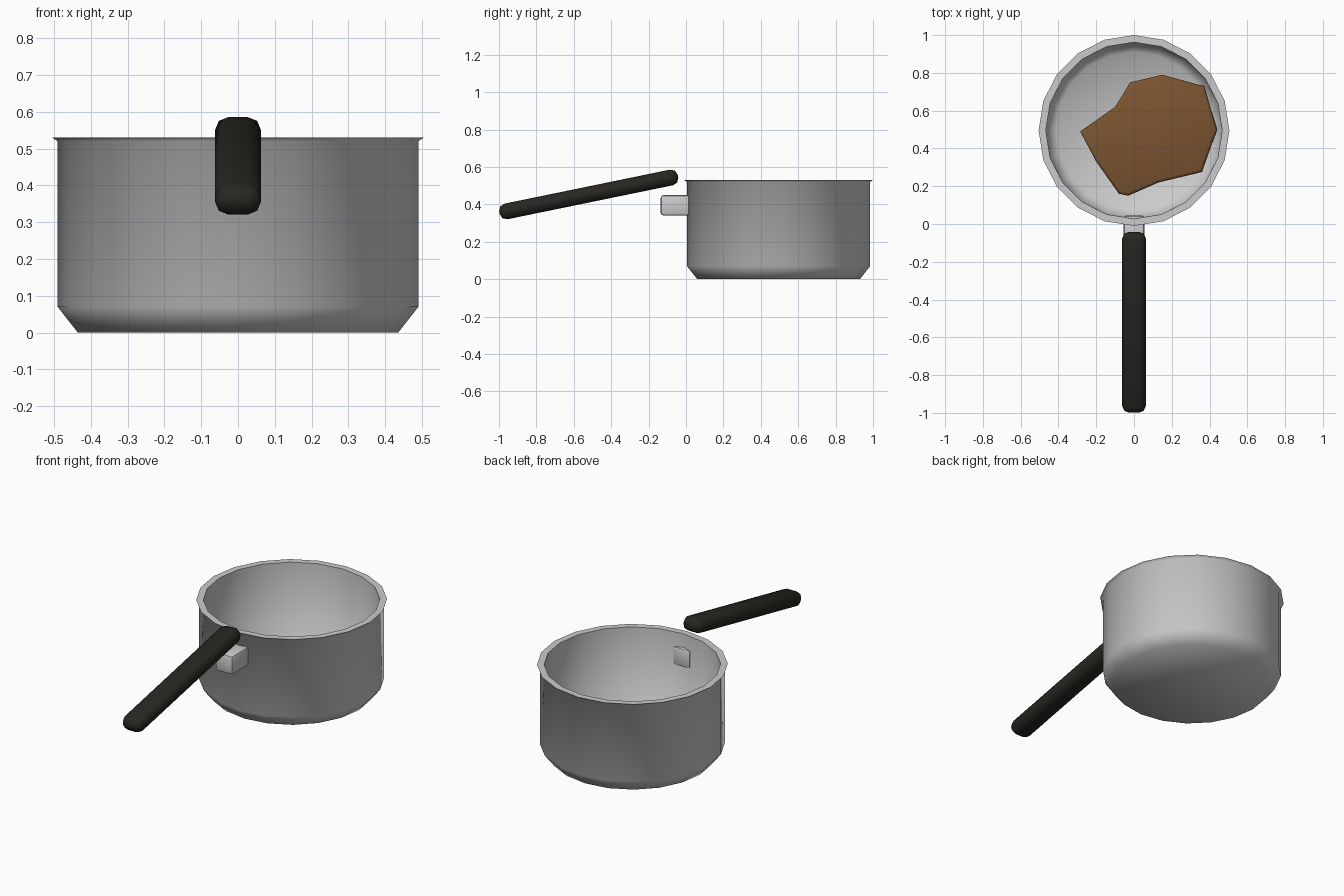
import bpy, bmesh, math
from mathutils import Matrix

if "Cube" in bpy.data.objects:
    bpy.data.objects.remove(bpy.data.objects["Cube"])

CY = 0.495  # centre of the pot in y


def material(name, rgb):
    m = bpy.data.materials.new(name)
    m.diffuse_color = (*rgb, 1)
    m.use_nodes = True
    m.node_tree.nodes["Principled BSDF"].inputs["Base Color"].default_value = m.diffuse_color
    return m


def finish(name, bm, angle, mat=None, loc=(0, 0, 0), tilt=0):
    bmesh.ops.recalc_face_normals(bm, faces=bm.faces[:])
    me = bpy.data.meshes.new(name)
    bm.to_mesh(me)
    bm.free()
    ob = bpy.data.objects.new(name, me)
    bpy.context.collection.objects.link(ob)
    ob.location = loc
    ob.rotation_euler.x = tilt
    if mat:
        me.materials.append(mat)
    bpy.ops.object.select_all(action='DESELECT')
    ob.select_set(True)
    bpy.context.view_layer.objects.active = ob
    bpy.ops.object.shade_smooth_by_angle(angle=math.radians(angle))
    return ob


def rounded_box(name, size, bevel, segs, **kw):
    bm = bmesh.new()
    bmesh.ops.create_cube(bm, size=1, matrix=Matrix.Diagonal((*size, 1)))
    bmesh.ops.bevel(bm, geom=bm.edges[:], offset=bevel, segments=segs,
                    profile=0.5, affect='EDGES')
    return finish(name, bm, **kw)


def lathe(name, profile, sides, **kw):
    bm = bmesh.new()
    vs = [bm.verts.new((r, 0, z)) for r, z in profile]
    es = [bm.edges.new(p) for p in zip(vs, vs[1:])]
    bmesh.ops.spin(bm, geom=vs + es, axis=(0, 0, 1), cent=(0, 0, 0),
                   angle=2 * math.pi, steps=sides, use_merge=True)
    bmesh.ops.remove_doubles(bm, verts=bm.verts[:], dist=1e-4)
    return finish(name, bm, **kw)


black = material("handle_black", (0.02, 0.019, 0.015))
brown = material("food_brown", (0.2, 0.09, 0.03))

# Pot: outer wall with chamfered base, flared rim, inner wall and floor
lathe("pot", [(0, 0), (0.435, 0), (0.49, 0.07), (0.49, 0.52), (0.505, 0.53),
              (0.467, 0.53), (0.462, 0.075), (0.415, 0.03), (0, 0.03)],
      20, angle=56, loc=(0, CY, 0))

# Bracket running through the pot wall
rounded_box("handle_bracket", (0.112, 0.18, 0.11), 0.015, 2, angle=40,
            loc=(0, -0.045, 0.395))

# Long sloping handle
rounded_box("handle", (0.125, 0.975, 0.085), 0.036, 2, angle=50, mat=black,
            loc=(0, -0.52, 0.453), tilt=math.radians(11.6))

# Irregular slab of food on the floor of the pot
outline = [(-0.285, 0.49), (-0.2, 0.33), (-0.08, 0.16), (-0.03, 0.15),
           (0.13, 0.22), (0.36, 0.275), (0.44, 0.5), (0.37, 0.73),
           (0.15, 0.79), (-0.02, 0.75), (-0.1, 0.62)]
bm = bmesh.new()
base = bm.faces.new([bm.verts.new((x, y, 0.032)) for x, y in outline])
side = bmesh.ops.extrude_face_region(bm, geom=[base], use_keep_orig=True)
top = [v for v in side['geom'] if isinstance(v, bmesh.types.BMVert)]
bmesh.ops.translate(bm, verts=top, vec=(0, 0, 0.055))
rim = [e for e in bm.edges if all(v in top for v in e.verts)]
bmesh.ops.bevel(bm, geom=rim, offset=0.015, segments=2, profile=0.5,
                affect='EDGES')
finish("food", bm, angle=50, mat=brown)
